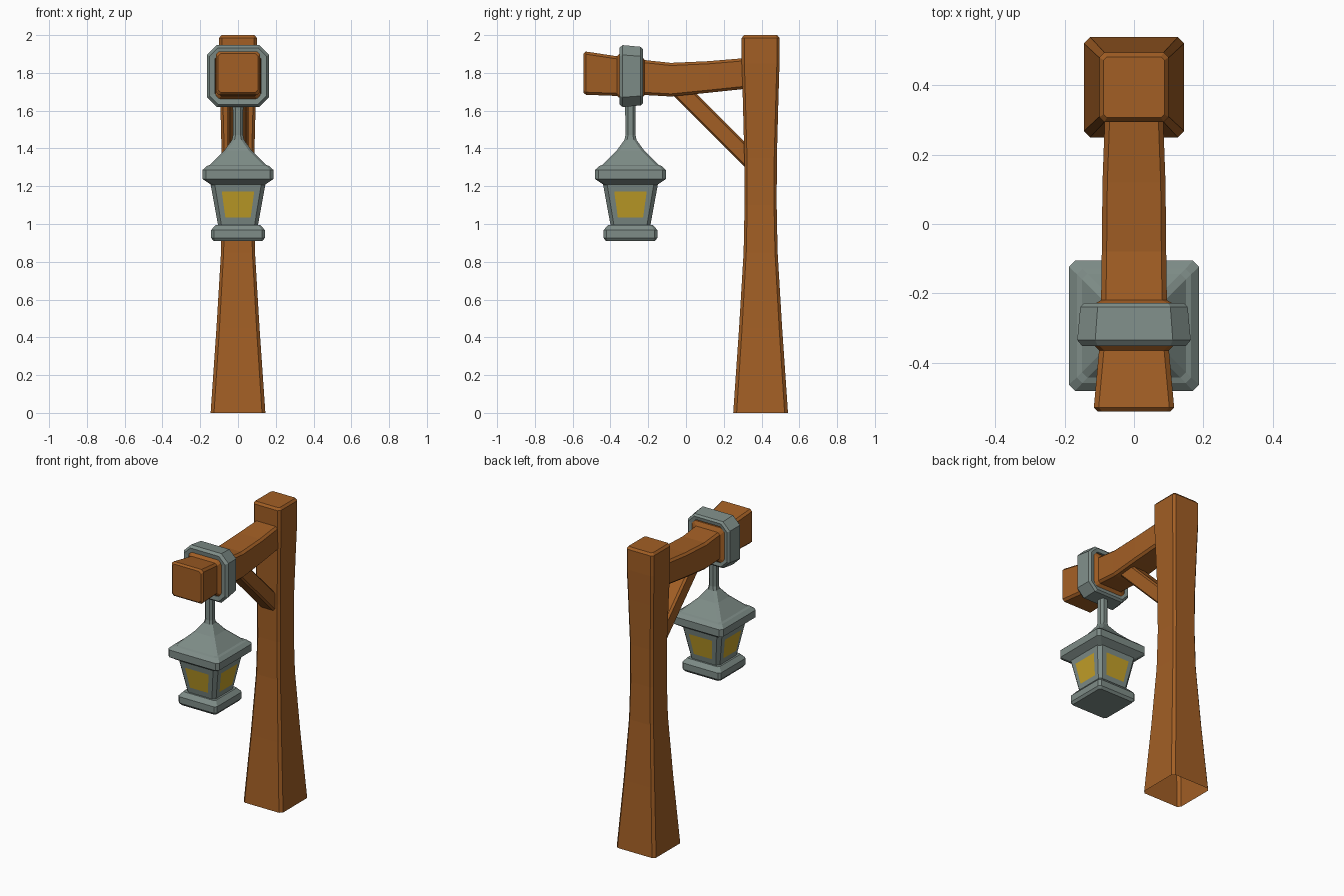
import bpy, bmesh
from mathutils import Vector, Matrix

if "Cube" in bpy.data.objects:
    bpy.data.objects.remove(bpy.data.objects["Cube"])


def material(name, rgb):
    m = bpy.data.materials.new(name)
    m.diffuse_color = (*rgb, 1)
    m.use_nodes = True
    m.node_tree.nodes["Principled BSDF"].inputs["Base Color"].default_value = m.diffuse_color
    return m


WOOD = material("brown wood", (0.36, 0.113, 0.018))
METAL = material("grey metal", (0.21, 0.265, 0.245))
GLOW = material("yellow glass", (0.56, 0.36, 0.022))


def finish(name, bm, mat):
    bmesh.ops.recalc_face_normals(bm, faces=bm.faces)
    me = bpy.data.meshes.new(name)
    bm.to_mesh(me)
    bm.free()
    me.materials.append(mat)
    ob = bpy.data.objects.new(name, me)
    bpy.context.collection.objects.link(ob)
    return ob


def outline(a, b, c):
    """Rectangle of half sizes a, b with corners cut by c."""
    return [(a, b - c), (a - c, b), (c - a, b), (-a, b - c),
            (-a, c - b), (c - a, -b), (a - c, -b), (a, c - b)]


def loft(name, sections, mat, axis="Z", caps=(True, True), closed=False):
    """Skin chamfered rectangles: (position, cross centre, half x, half other, chamfer)."""
    bm = bmesh.new()
    rings = []
    for t, mid, a, b, c in sections:
        pts = [(u, mid + v, t) if axis == "Z" else (u, t, mid + v)
               for u, v in outline(a, b, c)]
        rings.append([bm.verts.new(p) for p in pts])
    pairs = list(zip(rings, rings[1:]))
    if closed:
        pairs.append((rings[-1], rings[0]))
    for r, s in pairs:
        for i in range(8):
            j = (i + 1) % 8
            bm.faces.new((r[i], r[j], s[j], s[i]))
    if not closed:
        if caps[0]:
            bm.faces.new(rings[0])
        if caps[1]:
            bm.faces.new(rings[-1])
    return finish(name, bm, mat)


# Post: flared foot, narrow waist, open underside
PY = 0.395
loft("post", [(z, PY, h, h, c) for z, h, c in [
    (0, 0.145, 0.018), (0.45, 0.114, 0.016), (0.85, 0.09, 0.014),
    (1.1, 0.085, 0.014), (1.35, 0.086, 0.014), (1.65, 0.094, 0.014),
    (1.85, 0.1, 0.014), (1.985, 0.1, 0.014), (2.0, 0.088, 0.01)]],
    WOOD, caps=(False, True))

# Crossbeam: (y, bottom z, top z, half x), swelling to fill the metal band
beam = [(0.34, 1.72, 1.88, 0.083), (0.31, 1.715, 1.878, 0.084),
        (0.12, 1.695, 1.862, 0.091), (-0.08, 1.675, 1.853, 0.093),
        (-0.22, 1.683, 1.868, 0.095), (-0.235, 1.662, 1.895, 0.122),
        (-0.345, 1.662, 1.908, 0.12), (-0.365, 1.678, 1.888, 0.101),
        (-0.53, 1.684, 1.913, 0.116), (-0.542, 1.695, 1.902, 0.105)]
loft("crossbeam", [(y, (lo + hi) / 2, a, (hi - lo) / 2, 0.014)
                   for y, lo, hi, a in beam], WOOD, axis="Y")

# Diagonal brace
loft("brace", [(z, 1.678 - z, 0.056, 0.066, 0.014) for z in (1.28, 1.72)], WOOD)

# Metal band round the beam
loft("band", [(y, 1.783, h, h, c) for y, h, c in [
    (-0.232, 0.12, 0.03), (-0.228, 0.143, 0.045), (-0.24, 0.155, 0.05),
    (-0.335, 0.164, 0.052), (-0.352, 0.15, 0.045), (-0.348, 0.122, 0.03)]],
    METAL, axis="Y", closed=True)

# Lantern
LY = -0.294


def lantern_part(name, sections):
    loft(name, [(z, LY, h, h, c) for z, h, c in sections], METAL)


lantern_part("hanging_rod_and_roof", [
    (1.206, 0.14, 0.014), (1.238, 0.188, 0.018), (1.286, 0.188, 0.018),
    (1.307, 0.165, 0.016), (1.312, 0.15, 0.016), (1.39, 0.072, 0.016),
    (1.445, 0.032, 0.014), (1.47, 0.027, 0.014), (1.64, 0.028, 0.014)])
lantern_part("lantern_body", [(0.985, 0.104, 0.018), (1.22, 0.147, 0.022)])
lantern_part("lantern_base", [
    (0.91, 0.13, 0.012), (0.926, 0.142, 0.014),
    (0.968, 0.142, 0.014), (0.996, 0.118, 0.012)])

# Four glowing panes lying just proud of the body
for k, side in enumerate(("front", "right", "back", "left")):
    bm = bmesh.new()
    turn = Matrix.Rotation(k * 1.5707963, 3, "Z")
    corners = []
    for x, z in ((-0.067, 1.035), (0.067, 1.035), (0.086, 1.172), (-0.086, 1.172)):
        d = 0.104 + (z - 0.985) * 0.183 + 0.003
        corners.append(bm.verts.new(turn @ Vector((x, -d, z)) + Vector((0, LY, 0))))
    bm.faces.new(corners)
    me = bpy.data.meshes.new("pane_" + side)
    bm.to_mesh(me)
    bm.free()
    me.materials.append(GLOW)
    bpy.context.collection.objects.link(bpy.data.objects.new("pane_" + side, me))
